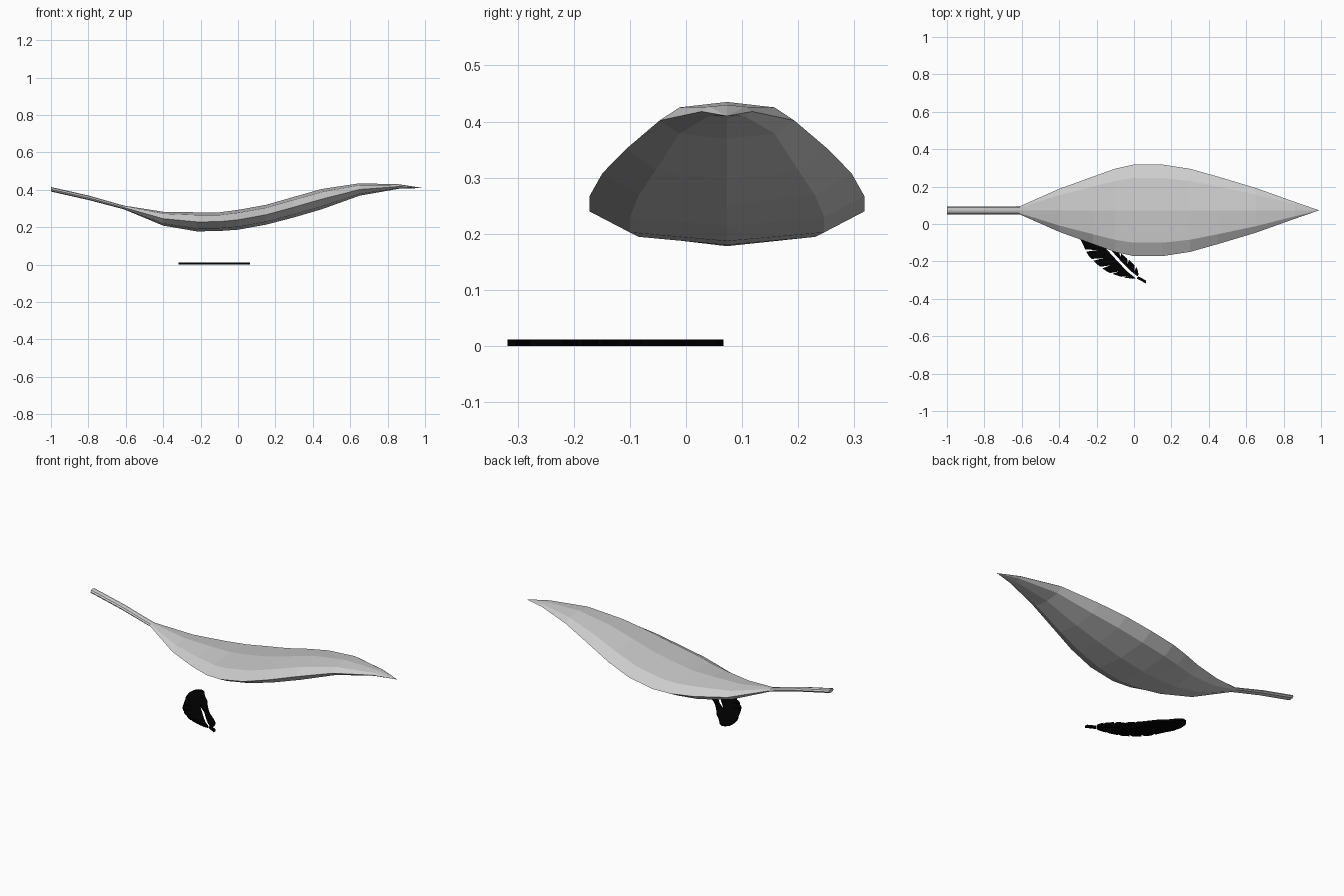
import bpy, bmesh, math
from mathutils import Vector

if "Cube" in bpy.data.objects:
    bpy.data.objects.remove(bpy.data.objects["Cube"])


def finish(name, bm, color=None):
    bmesh.ops.recalc_face_normals(bm, faces=bm.faces)
    mesh = bpy.data.meshes.new(name)
    bm.to_mesh(mesh)
    bm.free()
    obj = bpy.data.objects.new(name, mesh)
    bpy.context.collection.objects.link(obj)
    if color:
        mat = bpy.data.materials.new(name + "_material")
        mat.diffuse_color = color
        mat.use_nodes = True
        mat.node_tree.nodes["Principled BSDF"].inputs["Base Color"].default_value = mat.diffuse_color
        mesh.materials.append(mat)
    return obj


# Leaf and stem: one eight-sided tube, flattened and swept along a wavy line
# stations: x, centre height, half width, half thickness
stations = [
    (-1.0, .403, .021, .012), (-.8, .358, .021, .012), (-.61, .306, .022, .010),
    (-.4, .246, .115, .037), (-.22, .229, .18, .051), (-.1, .230, .223, .050),
    (.0, .240, .245, .053), (.15, .267, .245, .053), (.3, .308, .222, .055),
    (.45, .351, .18, .054), (.65, .402, .12, .033), (.86, .418, .045, .012),
]
SIDES, LEAF_Y = 8, .073
bm = bmesh.new()
rings = []
for x, z, w, h in stations:
    rings.append([bm.verts.new((x, LEAF_Y + w * math.cos(a), z + h * math.sin(a)))
                  for a in (math.tau * i / SIDES for i in range(SIDES))])
tip = bm.verts.new((.99, LEAF_Y, .410))
for a, b in zip(rings, rings[1:]):
    for i in range(SIDES):
        j = (i + 1) % SIDES
        bm.faces.new((a[i], a[j], b[j], b[i]))
for i in range(SIDES):
    bm.faces.new((rings[-1][i], rings[-1][(i + 1) % SIDES], tip))
bm.faces.new(rings[0])
finish("leaf", bm)


# Feather: flat cut-out lying on the ground
def along(path, t):
    """Point at fraction t of a polyline."""
    pts = [Vector(p) for p in path]
    lengths = [(b - a).length for a, b in zip(pts, pts[1:])]
    d = t * sum(lengths)
    for a, b, l in zip(pts, pts[1:], lengths):
        if d <= l:
            return a.lerp(b, d / l)
        d -= l
    return pts[-1]


def plate(name, outline, thickness=.012):
    bm = bmesh.new()
    face = bm.faces.new([bm.verts.new((p[0], p[1], 0)) for p in outline])
    ext = bmesh.ops.extrude_face_region(bm, geom=[face])
    top = [v for v in ext["geom"] if isinstance(v, bmesh.types.BMVert)]
    bmesh.ops.translate(bm, verts=top, vec=(0, 0, thickness))
    bmesh.ops.triangulate(bm, faces=[f for f in bm.faces if len(f.verts) > 4])
    return finish(name, bm, (.0, .0, .0, 1))


def notched_edge(edge, spine, count=6, depth=.5, gap=.018):
    """Outer vane edge from head to quill, cut by slanted barb notches."""
    out = []
    for i in range(count):
        t0, t1 = i / count, (i + 1) / count
        out += [along(edge, t0 + (gap if i else 0)), along(edge, (t0 + t1) / 2),
                along(edge, t1 - gap)]
        if i < count - 1:
            out.append(along(edge, t1).lerp(along(spine, min(1, t1 + .1)), depth))
    return out


spine = [(-.19, -.085), (-.128, -.145), (-.075, -.203), (-.03, -.25), (.014, -.285)]
left = [(-.285, -.085), (-.246, -.166), (-.2, -.214), (-.14, -.258), (-.06, -.285), (0, -.294)]
right = [(-.18, -.03), (-.13, -.095), (-.085, -.145), (-.02, -.198), (.018, -.235), (.025, -.275)]
head = [(-.305, -.05), (-.318, .0), (-.316, .04), (-.30, .062), (-.28, .067),
        (-.255, .052), (-.227, .015)]
offset = Vector((.005, .005))

outline = head + notched_edge(right, spine)
outline += [Vector(p) + offset for p in reversed(spine[1:])]
outline.append(Vector(spine[0]))
outline += [Vector(p) - offset for p in spine[1:]]
outline += list(reversed(notched_edge(left, spine)))
plate("feather_vane", outline)

# Bare quill end
plate("feather_quill", [(.022, -.279), (.064, -.302), (.065, -.318), (.014, -.292)])
